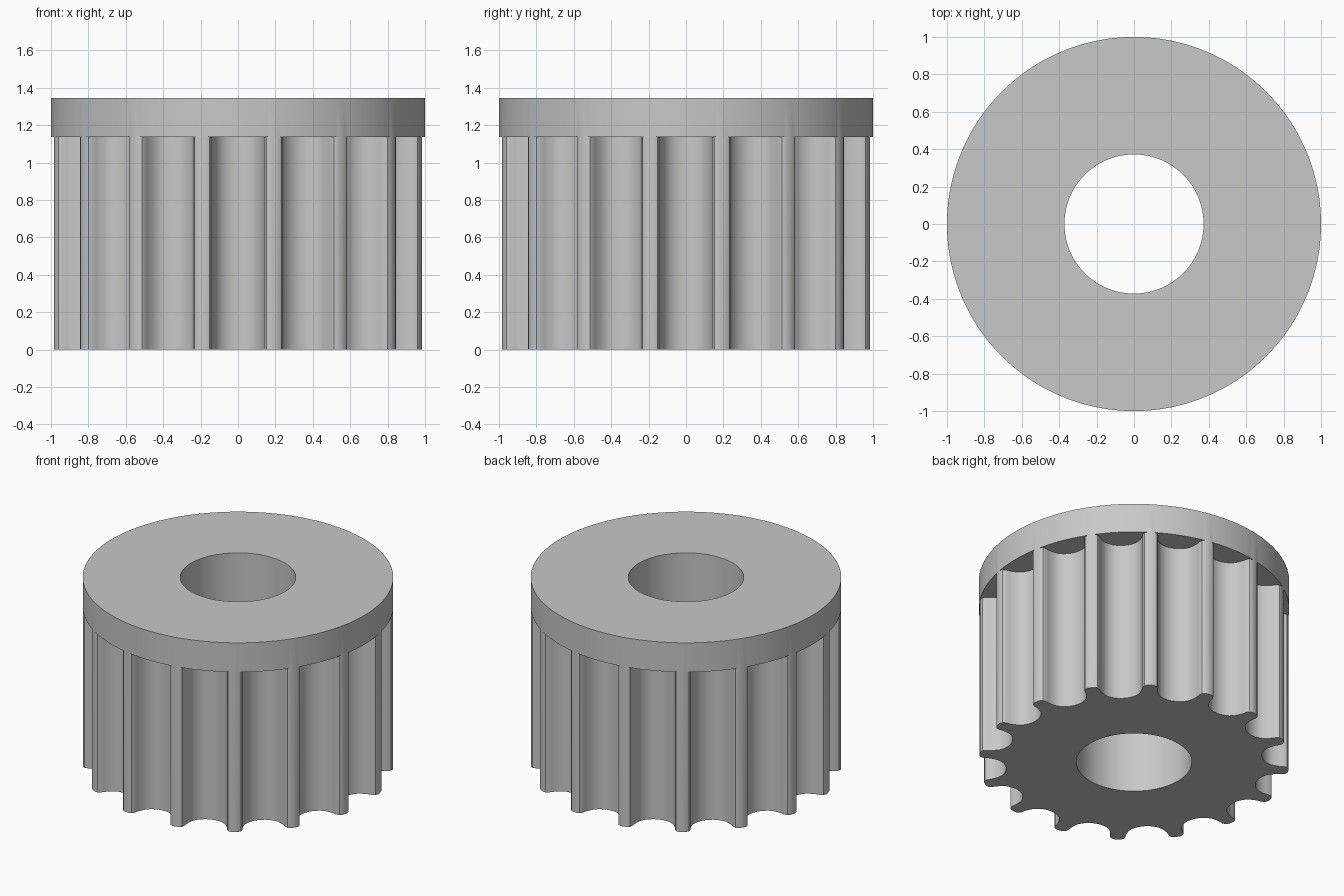
import bpy, bmesh, math
from mathutils import Vector, Matrix

if "Cube" in bpy.data.objects:
    bpy.data.objects.remove(bpy.data.objects["Cube"], do_unlink=True)

TEETH = 16
BORE = 0.372
LEDGE = 1.137      # underside of the flange
TOP = 1.345

# Half of one belt groove: (half width, depth below the lip)
GROOVE = [(0.175, 0), (0.152, 0.008), (0.140, 0.027), (0.136, 0.049),
          (0.128, 0.071), (0.118, 0.092), (0.106, 0.112), (0.084, 0.132),
          (0.058, 0.146), (0.030, 0.155), (0, 0.1575)]
LIP = math.sqrt(1 - GROOVE[0][0] ** 2)

# Outline of the toothed body, one groove and one tooth tip at a time
half = [Vector((-w, LIP - d)) for w, d in GROOVE]
groove = half + [Vector((-p.x, p.y)) for p in reversed(half[:-1])]
pitch = 2 * math.pi / TEETH
tip = Vector((math.sin(pitch / 2), math.cos(pitch / 2)))
outline = []
for i in range(TEETH):
    turn = Matrix.Rotation(-i * pitch, 2)
    outline += [turn @ p for p in groove + [tip]]

# Sweep a section round the outline: bore, underside, teeth, ledge, rim, top
bm = bmesh.new()
columns = []
for p in outline:
    n = p.normalized()
    section = [(n * BORE, 0), (p, 0), (p, LEDGE),
               (n, LEDGE), (n, TOP), (n * BORE, TOP)]
    columns.append([bm.verts.new((q.x, q.y, z)) for q, z in section])
for i, a in enumerate(columns):
    b = columns[(i + 1) % len(columns)]
    for j in range(len(a)):
        k = (j + 1) % len(a)
        bm.faces.new((a[j], b[j], b[k], a[k]))

# Close the ledge where tooth tips run flush into the rim
bmesh.ops.remove_doubles(bm, verts=bm.verts, dist=0.0001)
bmesh.ops.recalc_face_normals(bm, faces=bm.faces)

mesh = bpy.data.meshes.new("toothed_pulley")
bm.to_mesh(mesh)
bm.free()
pulley = bpy.data.objects.new("toothed_pulley", mesh)
bpy.context.collection.objects.link(pulley)

# Plain grey finish
grey = bpy.data.materials.new("light_grey")
grey.use_nodes = True
colour = (0.58, 0.58, 0.58, 1)
grey.diffuse_color = colour
grey.node_tree.nodes["Principled BSDF"].inputs["Base Color"].default_value = colour
mesh.materials.append(grey)

bpy.ops.object.select_all(action='DESELECT')
pulley.select_set(True)
bpy.context.view_layer.objects.active = pulley
bpy.ops.object.shade_smooth_by_angle(angle=math.radians(30))
